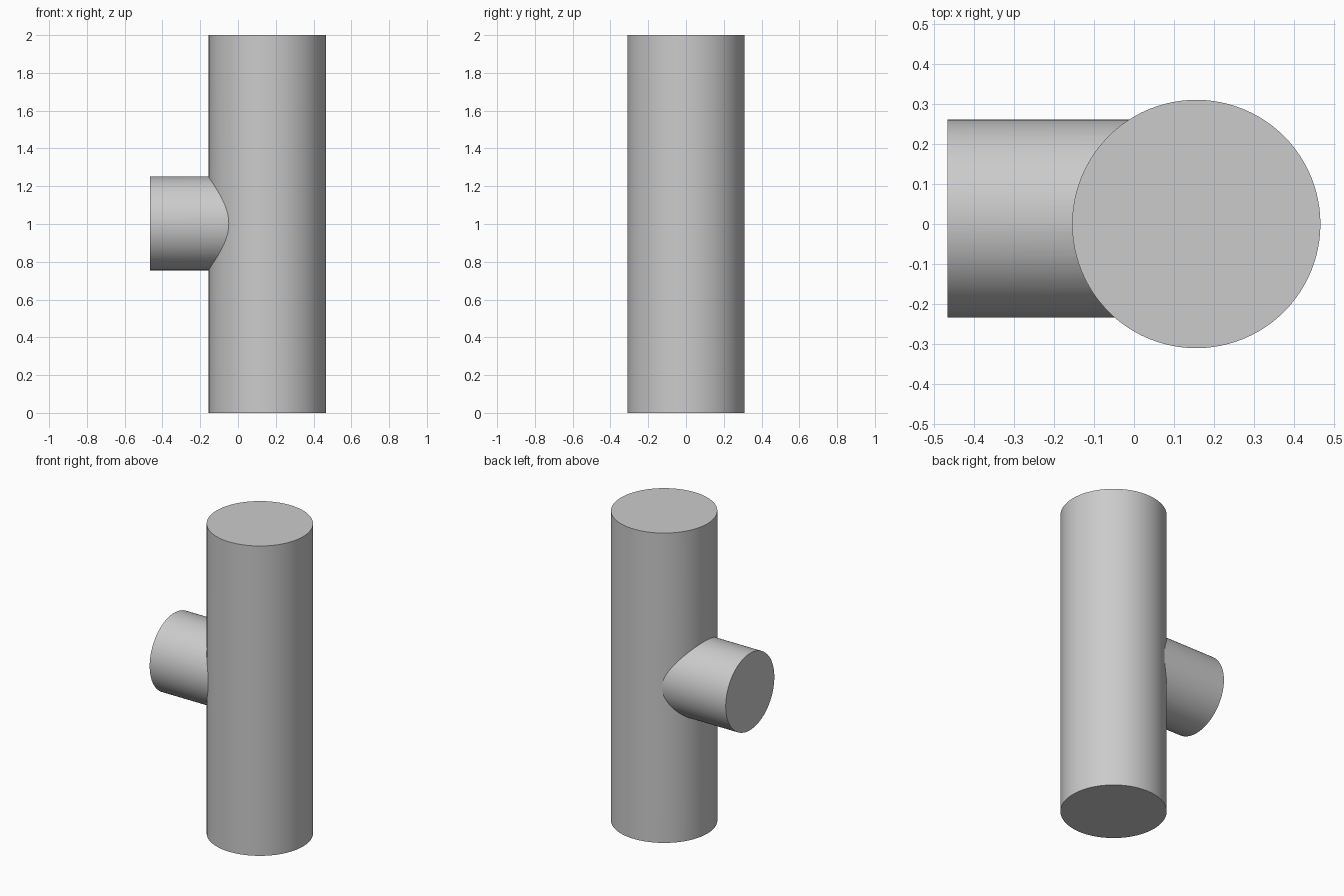
import bpy
from math import radians, pi

cube = bpy.data.objects.get("Cube")
if cube:
    bpy.data.objects.remove(cube)

grey = bpy.data.materials.new("plain grey")
grey.use_nodes = True
colour = (0.6, 0.6, 0.6, 1)
grey.diffuse_color = colour
grey.node_tree.nodes["Principled BSDF"].inputs["Base Color"].default_value = colour


def pipe(name, radius, length, centre, tilt=0):
    bpy.ops.mesh.primitive_cylinder_add(
        vertices=96, radius=radius, depth=length, location=centre, rotation=(0, tilt, 0))
    obj = bpy.context.object
    obj.name = name
    obj.data.materials.append(grey)
    return obj


# Side branch, set slightly off the main axis and ending inside the column
branch = pipe("side_branch", 0.248, 0.62, (-0.157, 0.014, 1.003), pi / 2)

# Upright main column
column = pipe("main_column", 0.311, 2, (0.156, 0, 1))

# Join both into one solid with a clean seam
union = column.modifiers.new("join_branch", "BOOLEAN")
union.operation = "UNION"
union.solver = "EXACT"
union.object = branch
bpy.ops.object.modifier_apply(modifier=union.name)
bpy.data.objects.remove(branch)
column.name = "branched_column"
bpy.ops.object.shade_smooth_by_angle(angle=radians(30))
